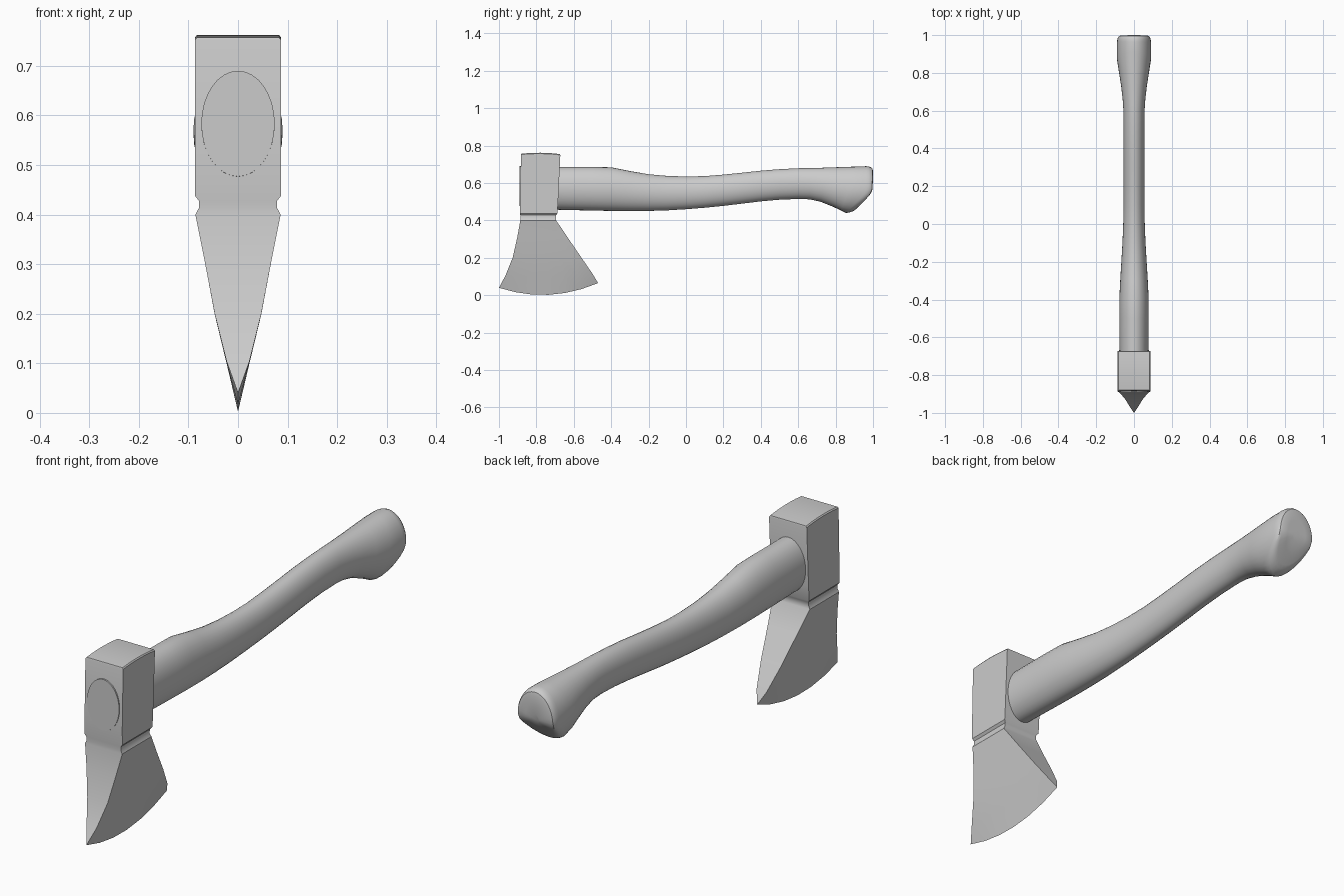
import bpy, bmesh, math
from mathutils import Vector

if "Cube" in bpy.data.objects:
    bpy.data.objects.remove(bpy.data.objects["Cube"])


def loft(name, rings, strip_caps=False):
    """Skin closed rings of equal length and cap both ends."""
    bm = bmesh.new()
    vs = [[bm.verts.new(p) for p in r] for r in rings]
    n = len(vs[0])
    for a, b in zip(vs, vs[1:]):
        for i in range(n):
            j = (i + 1) % n
            bm.faces.new((a[i], a[j], b[j], b[i]))
    if strip_caps:
        t = vs[0]
        for i in range(n // 2 - 1):
            bm.faces.new((t[i], t[i + 1], t[n - 2 - i], t[n - 1 - i]))
    else:
        bm.faces.new(vs[0])
        bm.faces.new(vs[-1])
    bmesh.ops.remove_doubles(bm, verts=bm.verts, dist=1e-5)
    bmesh.ops.recalc_face_normals(bm, faces=bm.faces)
    me = bpy.data.meshes.new(name)
    bm.to_mesh(me)
    bm.free()
    ob = bpy.data.objects.new(name, me)
    bpy.context.collection.objects.link(ob)
    bpy.ops.object.select_all(action='DESELECT')
    ob.select_set(True)
    bpy.context.view_layer.objects.active = ob
    bpy.ops.object.shade_smooth_by_angle(angle=math.radians(32))
    return ob


# Axe head rows: front y, front z, back y, back z, sag, half width
head_rows = [
    (-.880, .757, -.674, .755, -.006, .083),
    (-.882, .752, -.672, .750, -.006, .087),
    (-.888, .500, -.684, .500, 0, .087),
    (-.887, .438, -.688, .438, 0, .087),
    (-.886, .428, -.694, .428, 0, .079),
    (-.886, .413, -.696, .413, 0, .079),
    (-.886, .400, -.694, .400, 0, .086),
    (-.902, .310, -.635, .312, 0, .068),
    (-.927, .200, -.561, .204, .003, .047),
    (-.966, .104, -.498, .112, .008, .023),
    (-1.00, .040, -.470, .065, .050, 0),
]
COLS = 6


def head_ring(yl, zl, yr, zr, sag, w):
    side = []
    for i in range(COLS + 1):
        u = i / COLS
        side.append((yl + (yr - yl) * u, zl + (zr - zl) * u - sag * 4 * u * (1 - u)))
    return [Vector((w, y, z)) for y, z in side] + [Vector((-w, y, z)) for y, z in reversed(side)]


loft("axe_head", [head_ring(*r) for r in head_rows], strip_caps=True)

# Handle stations: y, top z, bottom z, half width, lean
stations = [
    (-.890, .690, .477, .074, 0), (-.68, .686, .457, .076, 0),
    (-.50, .686, .453, .078, 0), (-.40, .684, .451, .078, 0),
    (-.30, .664, .450, .073, 0), (-.20, .647, .451, .067, 0),
    (-.10, .638, .454, .061, 0), (0, .635, .460, .057, 0),
    (.10, .637, .468, .055, 0), (.20, .645, .478, .055, 0),
    (.30, .655, .490, .055, 0), (.40, .666, .502, .055, 0),
    (.50, .674, .511, .055, 0), (.60, .679, .515, .056, 0),
    (.66, .680, .513, .060, 0), (.73, .682, .500, .068, .01),
    (.80, .685, .476, .079, .02), (.87, .688, .453, .090, .04),
]
SEG = 32
angles = [2 * math.pi * i / SEG for i in range(SEG)]
rings = []
for y, zt, zb, w, lean in stations:
    c, h = (zt + zb) / 2, (zt - zb) / 2
    rings.append([Vector((w * math.cos(a), y + lean * math.sin(a), c + h * math.sin(a)))
                  for a in angles])


def end_y(z):
    """Two softly blended end planes: vertical above, slanted below."""
    a, b = 1.0, .45 + z
    return (a + b - math.sqrt((a - b) ** 2 + .0003)) / 2


# Rounded knob end: shrinking rings laid on the end planes
for s, back in ((1, .035), (.985, .022), (.955, .011), (.90, .003), (.80, 0), (.5, 0), (.2, 0)):
    ring = []
    for a in angles:
        z = .565 + .125 * s * math.sin(a)
        ring.append(Vector((.090 * s * math.cos(a), end_y(z) - back, z)))
    rings.append(ring)

loft("handle", rings)
